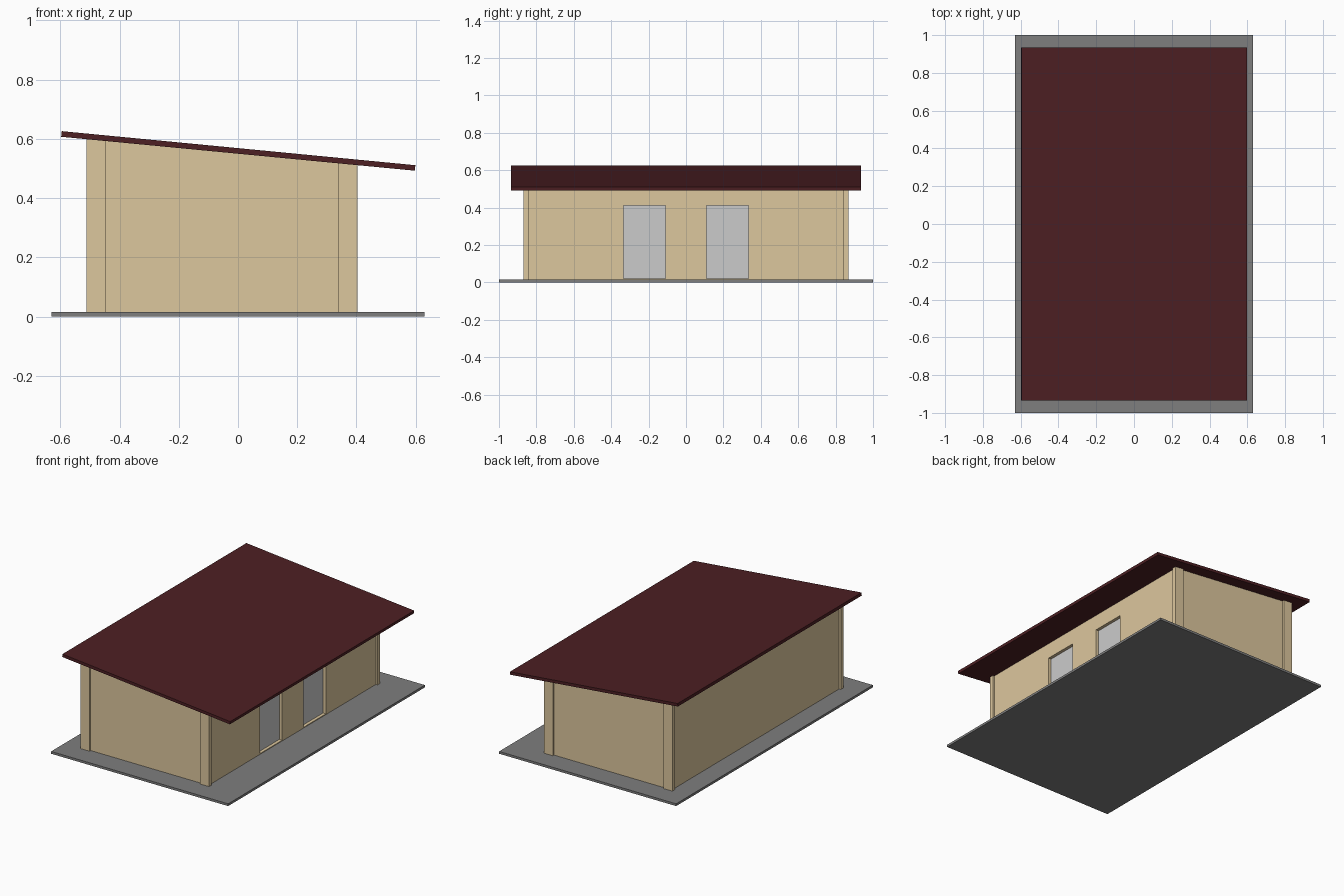
import bpy
import bmesh

if "Cube" in bpy.data.objects:
    bpy.data.objects.remove(bpy.data.objects["Cube"])


def material(name, rgb):
    m = bpy.data.materials.new(name)
    m.diffuse_color = (*rgb, 1.0)
    m.use_nodes = True
    m.node_tree.nodes["Principled BSDF"].inputs["Base Color"].default_value = m.diffuse_color
    return m


TAN = material("tan_plaster", (0.72, 0.57, 0.34))
RED = material("dark_red_roof", (0.075, 0.014, 0.017))
GREY = material("dark_grey_floor", (0.21, 0.21, 0.21))


def prism(name, profile, y0, y1, mat=None):
    """Extrude an x-z profile from y0 to y1."""
    bm = bmesh.new()
    face = bm.faces.new([bm.verts.new((x, y0, z)) for x, z in profile])
    ext = bmesh.ops.extrude_face_region(bm, geom=[face])
    verts = [v for v in ext["geom"] if isinstance(v, bmesh.types.BMVert)]
    bmesh.ops.translate(bm, verts=verts, vec=(0, y1 - y0, 0))
    bmesh.ops.recalc_face_normals(bm, faces=bm.faces[:])
    mesh = bpy.data.meshes.new(name)
    bm.to_mesh(mesh)
    bm.free()
    ob = bpy.data.objects.new(name, mesh)
    bpy.context.collection.objects.link(ob)
    if mat:
        mesh.materials.append(mat)
    return ob


def box(name, x0, x1, y0, y1, z0, z1, mat=None):
    return prism(name, [(x0, z0), (x1, z0), (x1, z1), (x0, z1)], y0, y1, mat)


FLOOR = 0.015


def roof_z(x):
    """Height just inside the sloping roof's underside."""
    return 0.609 - 0.0959 * (x + 0.597)


def wall(name, x0, x1, y0, y1):
    """Upright block whose top follows the roof."""
    return prism(name, [(x0, FLOOR), (x1, FLOOR), (x1, roof_z(x1)), (x0, roof_z(x0))],
                 y0, y1, TAN)


# Floor slab and sloping roof
box("floor_slab", -0.63, 0.63, -1, 1, 0, FLOOR, GREY)
prism("roof", [(-0.597, 0.607), (0.597, 0.4925), (0.599, 0.511), (-0.595, 0.626)],
      -0.935, 0.935, RED)

# Walls, set slightly inside the corner posts
X0, X1, Y, T, STEP = -0.512, 0.403, 0.87, 0.03, 0.012
xa, xb, yw = X0 + STEP, X1 - STEP, Y - STEP
wall("front_wall", xa, xb, -yw, -yw + T)
wall("back_wall", xa, xb, yw - T, yw)
wall("left_wall", xa, xa + T, -yw + T, yw - T)
door_wall = wall("right_wall", xb - T, xb, -yw + T, yw - T)

# Corner posts
for side, y0, y1 in (("front", -Y, -0.843), ("back", 0.843, Y)):
    wall(side + "_left_post", X0, X0 + 0.064, y0, y1)
    wall(side + "_right_post", X1 - 0.064, X1, y0, y1)

# Two recessed doors in the right wall
for label, y0, y1 in (("front", -0.335, -0.11), ("back", 0.11, 0.335)):
    cutter = box(label + "_door_cutter", xb - 0.1, xb + 0.1, y0, y1, 0.02, 0.412)
    cutter.hide_render = True
    cutter.hide_viewport = True
    cutter.display_type = 'WIRE'
    cut = door_wall.modifiers.new(label + "_doorway", 'BOOLEAN')
    cut.operation = 'DIFFERENCE'
    cut.solver = 'EXACT'
    cut.object = cutter
    box(label + "_door", xb - T, xb - 0.02, y0, y1, 0.02, 0.412)
